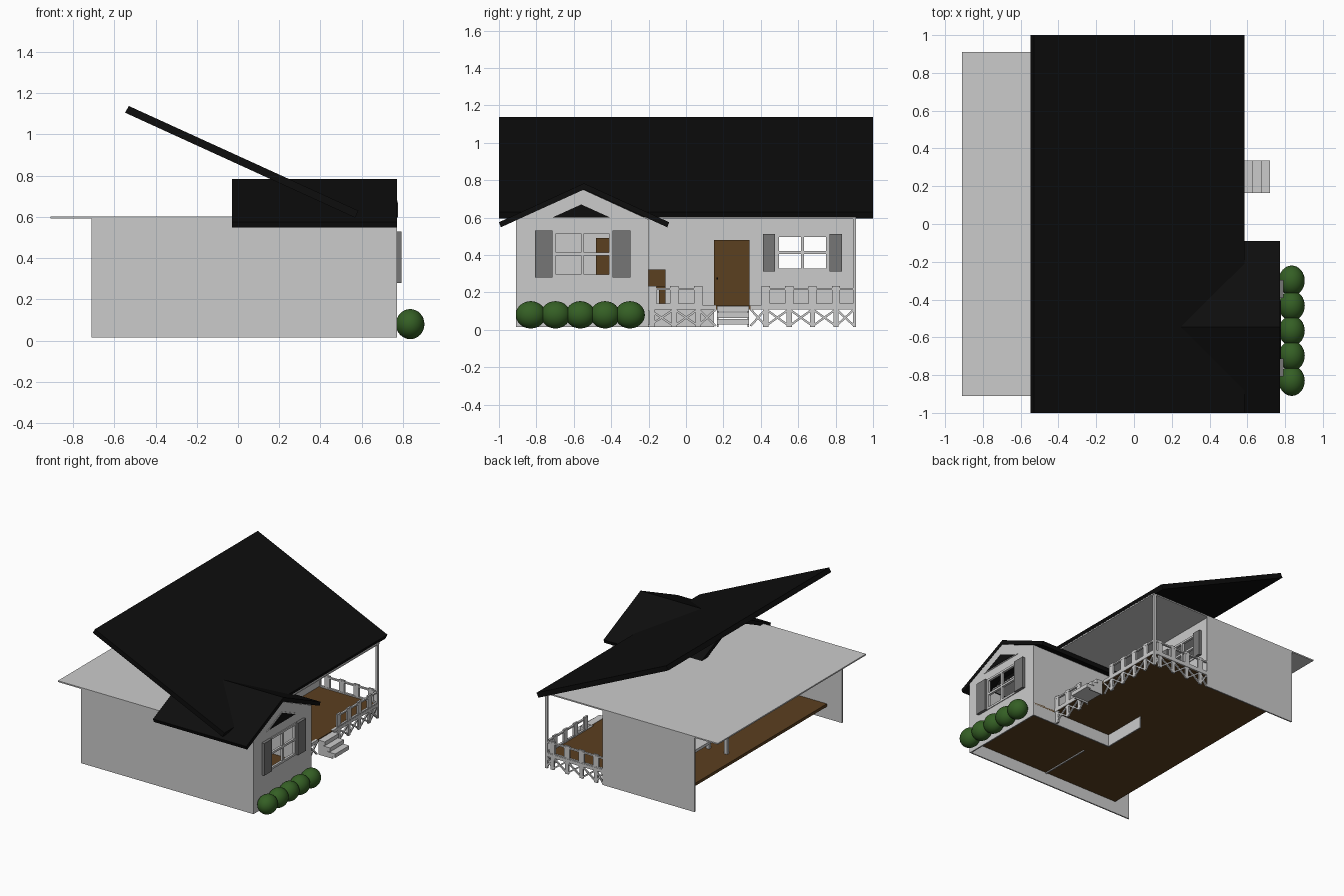
import bpy, bmesh
from mathutils import Vector, Matrix

cube = bpy.data.objects.get("Cube")
if cube:
    bpy.data.objects.remove(cube, do_unlink=True)


def material(name, r, g, b):
    m = bpy.data.materials.new(name)
    m.use_nodes = True
    m.diffuse_color = (r, g, b, 1)
    m.node_tree.nodes["Principled BSDF"].inputs["Base Color"].default_value = (r, g, b, 1)
    return m


WHITE = material("pale grey paint", .6, .6, .6)
GREY = material("shutter grey", .18, .18, .18)
BROWN = material("brown wood", .105, .05, .014)
BLACK = material("black roofing", .004, .004, .004)
GREEN = material("hedge green", .035, .115, .018)


def finish(name, bm, mat):
    bmesh.ops.recalc_face_normals(bm, faces=bm.faces)
    me = bpy.data.meshes.new(name)
    bm.to_mesh(me)
    bm.free()
    me.materials.append(mat)
    ob = bpy.data.objects.new(name, me)
    bpy.context.collection.objects.link(ob)
    return ob


def add_box(bm, x, y, z):
    size = [b - a for a, b in (x, y, z)]
    mid = [(a + b) / 2 for a, b in (x, y, z)]
    bmesh.ops.create_cube(bm, size=1, matrix=Matrix.Translation(mid) @ Matrix.Diagonal((*size, 1)))


def add_beam(bm, p, q, w):
    p, q = Vector(p), Vector(q)
    turn = (q - p).to_track_quat("Z", "Y").to_matrix().to_4x4()
    bmesh.ops.create_cube(bm, size=1, matrix=Matrix.Translation((p + q) / 2) @ turn
                          @ Matrix.Diagonal((w, w, (q - p).length, 1)))


def boxes(name, mat, *parts):
    bm = bmesh.new()
    for part in parts:
        add_box(bm, *part)
    return finish(name, bm, mat)


def prism(name, mat, profile, axis, a, b):
    """Extrude a (horizontal, z) profile along the x or y axis."""
    bm = bmesh.new()
    place = (lambda h, z: (a, h, z)) if axis == "x" else (lambda h, z: (h, a, z))
    face = bm.faces.new([bm.verts.new(place(h, z)) for h, z in profile])
    ext = bmesh.ops.extrude_face_region(bm, geom=[face])
    move = Vector((b - a, 0, 0)) if axis == "x" else Vector((0, b - a, 0))
    bmesh.ops.translate(bm, vec=move, verts=[v for v in ext["geom"] if isinstance(v, bmesh.types.BMVert)])
    return finish(name, bm, mat)


def pierced_wall(name, x, y, z, hole_y, hole_z):
    boxes(name, WHITE,
          (x, (y[0], hole_y[0]), z), (x, (hole_y[1], y[1]), z),
          (x, hole_y, (z[0], hole_z[0])), (x, hole_y, (hole_z[1], z[1])))


def window(prefix, x, y, z, shutter):
    """Thin frame with a cross bar, and a shutter on each side."""
    f, xs = .008, (x - .012, x + .006)
    ym, zm = sum(y) / 2, sum(z) / 2
    boxes(prefix + "_window_frame", WHITE,
          *[(xs, (c - f, c + f), z) for c in (y[0] + f, ym, y[1] - f)],
          *[(xs, y, (c - f, c + f)) for c in (z[0] + f, zm, z[1] - f)])
    for side, a in (("right", y[0] - shutter - .003), ("left", y[1] + .003)):
        boxes(prefix + "_shutter_" + side, GREY, ((x, x + .022), (a, a + shutter), z))


def door(name, x, y, z):
    boxes(name, BROWN, ((x - .012, x + .012), y, z))
    w, h = y[1] - y[0], z[1] - z[0]
    panels = []
    for c in (.28, .72):
        for lo, hi in ((.06, .45), (.51, .82), (.87, .96)):
            panels.append(((x + .012, x + .017), (y[0] + w * (c - .16), y[0] + w * (c + .16)),
                           (z[0] + h * lo, z[0] + h * hi)))
    boxes(name + "_panels", BROWN, *panels)
    boxes(name + "_knob", BLACK, ((x + .012, x + .024), (y[0] + .012, y[0] + .022), (z[0] + .14, z[0] + .15)))


# Levels and main wall planes
BASE, DECK, TOP = .015, .13, .592
ROOM, PORCH, BACK, END = .77, .07, -.71, .91

# Floor and ceiling
boxes("floor", BROWN, ((-.58, .57), (-.9, .9), (.108, DECK)), ((.57, .76), (-.9, -.2), (.108, DECK)))
boxes("ceiling", WHITE, ((-.91, .58), (-END, END), (TOP, .602)))

# Outer and inner walls
boxes("right_wall", WHITE, ((BACK, ROOM), (-END, -.9), (BASE, TOP)))
boxes("left_wall", WHITE, ((BACK, PORCH + .01), (.9, END), (BASE, TOP)))
boxes("room_side_wall", WHITE, ((PORCH - .01, ROOM), (-.21, -.2), (BASE, TOP)))
pierced_wall("room_front_wall", (.76, ROOM), (-END, -.2), (BASE, TOP), (-.71, -.395), (.28, .53))
boxes("entry_wall", WHITE, ((.06, PORCH), (-.2, .15), (BASE, TOP)), ((.06, PORCH), (.15, .34), (.48, TOP)))
pierced_wall("porch_wall", (.06, PORCH), (.34, END), (DECK, TOP), (.48, .765), (.312, .512))
boxes("partition_wall", WHITE, ((.06, PORCH), (-.9, -.48), (.1, TOP)), ((.06, PORCH), (-.48, -.21), (.49, TOP)),
      ((.06, PORCH), (-.29, -.21), (DECK, TOP)))
window("room", ROOM, (-.71, -.395), (.28, .53), .095)
window("porch", PORCH, (.48, .765), (.312, .512), .065)
door("front_door", PORCH, (.15, .34), (DECK, .48))
door("inner_door", PORCH, (-.48, -.29), (DECK, .49))

# Gable above the front room with a triangular vent
prism("gable_wall", WHITE, [(-END, .59), (-.2, .59), (-.55, .75)], "x", .755, ROOM)
prism("gable_vent_trim", WHITE, [(-.75, .594), (-.37, .594), (-.56, .68)], "x", ROOM, ROOM + .004)
prism("gable_vent", BLACK, [(-.715, .6), (-.405, .6), (-.56, .67)], "x", ROOM, ROOM + .007)

# Roofs: one long sloping slab and a small gabled one
prism("main_roof", BLACK, [(-.547, 1.105), (-.53, 1.138), (.584, .63), (.568, .596)], "y", -1, 1)
prism("gable_roof", BLACK, [(-1, .575), (-.545, .783), (-.09, .575), (-.1, .548), (-.545, .75), (-.99, .548)],
      "x", -.03, .772)

# Porch post
boxes("porch_post", WHITE, ((.555, .575), (.893, END), (BASE, TOP)))


def porch_side(name, place, rail, skirt, posts):
    """Railing above and crossed skirt below; place maps (along, z) to a point."""
    bm = bmesh.new()

    def bar(a, b, z0, z1, t):
        p, q = Vector(place(a, z0)), Vector(place(b, z1))
        across = 0 if abs(q.x - p.x) < 1e-6 else 1
        lim = [tuple(sorted((p[i], q[i]))) for i in range(3)]
        lim[across] = (p[across] - t, p[across] + t)
        add_box(bm, *lim)

    bar(*rail, .213, .224, .008)
    bar(*rail, DECK, .14, .008)
    bar(*skirt, .108, DECK + .003, .01)
    for c in posts:
        bar(c - .022, c + .022, DECK, .233, .007)
        bar(c - .014, c + .014, BASE, .11, .007)
    stops = [skirt[0]] + [c for c in posts if skirt[0] + .03 < c < skirt[1] - .03] + [skirt[1]]
    for a, b in zip(stops, stops[1:]):
        add_beam(bm, place(a, .02), place(b, .11), .011)
        add_beam(bm, place(a, .11), place(b, .02), .011)
    finish(name, bm, WHITE)


def front(a, z):
    return (.565, a, z)


def side(a, z):
    return (a, .9, z)


porch_side("front_railing_right", front, (-.2, .085), (-.2, .16), [-.18, -.063, .065])
porch_side("front_railing_left", front, (.405, .9), (.345, .9), [.426 + .1255 * i for i in range(4)])
porch_side("side_railing", side, (.08, .565), (.08, .565), [.14 + .125 * i for i in range(4)])

# Steps
boxes("steps", WHITE, *[((.575, .63 + .045 * i), (.165, .337), (.098 - .035 * i, .128 - .035 * i)) for i in range(3)])
for nm, y in (("right", .165), ("left", .329)):
    prism("step_side_" + nm, WHITE, [(.575, BASE), (.7, BASE), (.6, .115), (.575, .115)], "y", y, y + .008)

# Porch chair and indoor table
boxes("porch_chair", BROWN, ((.25, .4), (-.2, -.11), (.215, .235)), ((.25, .265), (-.2, -.11), (.215, .322)),
      *[((x, x + .02), (-.145, -.11), (DECK, .22)) for x in (.25, .38)])
boxes("table", WHITE, ((-.5, -.3), (.16, .66), (.3, .322)),
      *[((x, x + .025), (y, y + .025), (DECK, .3)) for x in (-.49, -.335) for y in (.17, .62)])

# Row of round shrubs
for i in range(5):
    bm = bmesh.new()
    bmesh.ops.create_uvsphere(bm, u_segments=32, v_segments=16, radius=1,
                              matrix=Matrix.Translation((.835, -.83 + .1325 * i, .08))
                              @ Matrix.Diagonal((.069, .08, .073, 1)))
    shrub = finish("shrub_%d" % (i + 1), bm, GREEN)
    for p in shrub.data.polygons:
        p.use_smooth = True
